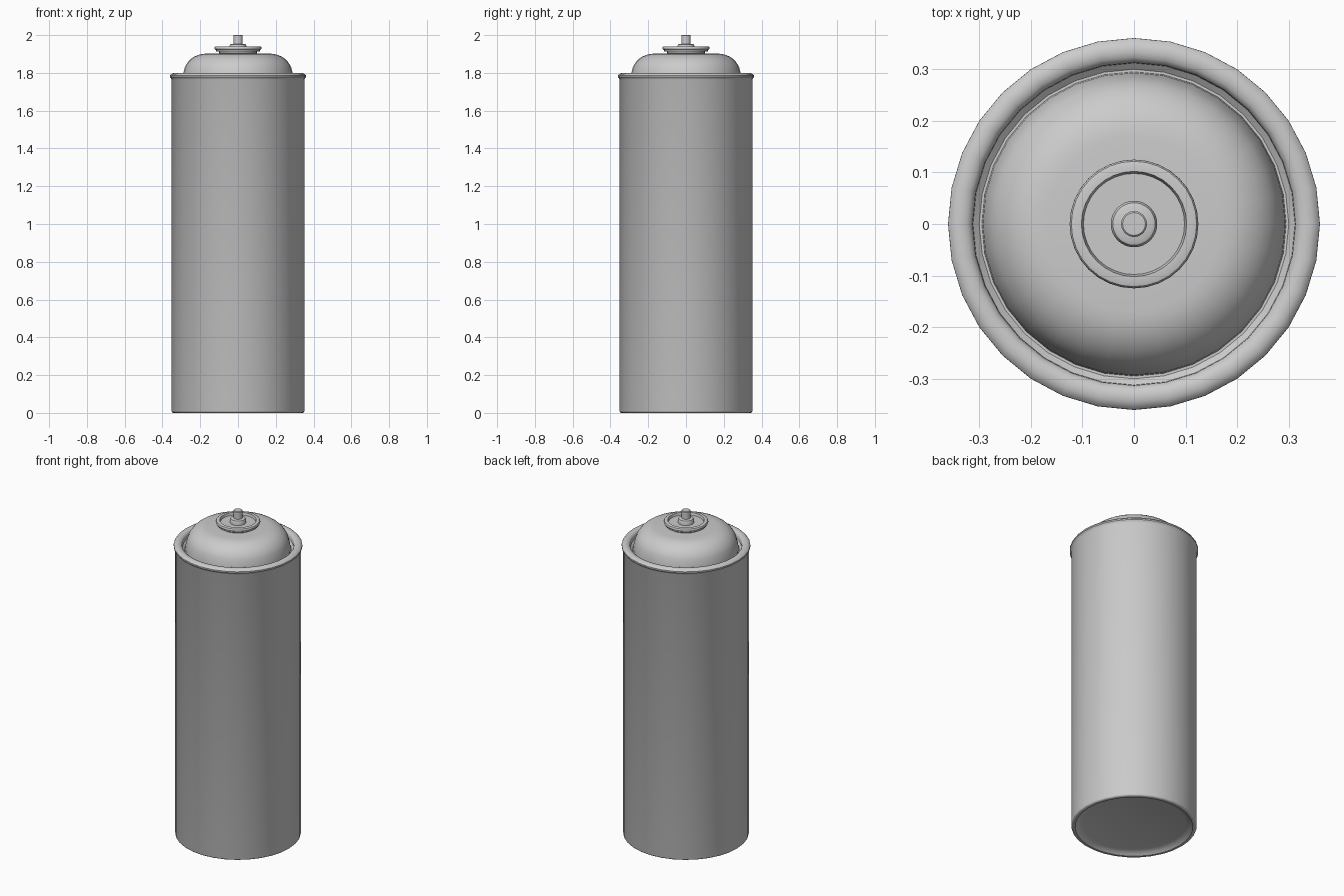
import bpy, bmesh, math

if "Cube" in bpy.data.objects:
    bpy.data.objects.remove(bpy.data.objects["Cube"])

SIDES = 32


def lathe(name, profile, angle=35):
    """Revolve an (r, z) profile about z; r = 0 collapses to a pole."""
    bm = bmesh.new()
    rings = []
    for r, z in profile:
        if r == 0:
            rings.append([bm.verts.new((0, 0, z))] * SIDES)
        else:
            rings.append([bm.verts.new((r * math.cos(2 * math.pi * i / SIDES),
                                        r * math.sin(2 * math.pi * i / SIDES), z))
                          for i in range(SIDES)])
    for a, b in zip(rings, rings[1:]):
        for i in range(SIDES):
            j = (i + 1) % SIDES
            bm.faces.new(list(dict.fromkeys((a[i], a[j], b[j], b[i]))))
    bmesh.ops.recalc_face_normals(bm, faces=bm.faces)
    mesh = bpy.data.meshes.new(name)
    bm.to_mesh(mesh)
    bm.free()
    ob = bpy.data.objects.new(name, mesh)
    bpy.context.collection.objects.link(ob)
    bpy.ops.object.select_all(action='DESELECT')
    ob.select_set(True)
    bpy.context.view_layer.objects.active = ob
    bpy.ops.object.shade_smooth_by_angle(angle=math.radians(angle))
    return ob


def arc(cr, cz, rr, rz, start, end, steps):
    """Elliptical arc of (r, z) points, angles in degrees."""
    out = []
    for k in range(steps + 1):
        t = math.radians(start + (end - start) * k / steps)
        out.append((cr + rr * math.cos(t), cz + rz * math.sin(t)))
    return out


# Can body: shallow recessed base, straight wall, rolled rim, groove floor
body = [(0, 0.02), (0.29, 0.02), (0.315, 0.012), (0.33, 0.0)]
body += arc(0.34, 0.01, 0.012, 0.01, -90, 0, 3)
body += [(0.352, 1.765)]
body += arc(0.337, 1.782, 0.024, 0.017, -40, 180, 8)
body += [(0.312, 1.765), (0.30, 1.755), (0, 1.755)]
lathe("can_body", body)

# Domed shoulder rising out of the groove
dome = [(0.295, 1.756), (0.293, 1.785)]
dome += arc(0.17, 1.79, 0.119, 0.112, 8, 90, 8)
dome += [(0.10, 1.904), (0, 1.904)]
lathe("dome", dome)

# Valve cup: neck, crimped flange and shallow dished centre
cup = [(0.10, 1.90), (0.10, 1.912), (0.116, 1.914), (0.116, 1.922)]
cup += arc(0.117, 1.931, 0.008, 0.009, -80, 90, 5)
cup += [(0.102, 1.94), (0.098, 1.925), (0, 1.925)]
lathe("valve_cup", cup)

# Raised boss around the stem
lathe("valve_boss", [(0.045, 1.92), (0.045, 1.943), (0.041, 1.951),
                     (0.034, 1.954), (0, 1.954)])

# Valve stem
lathe("valve_stem", [(0.025, 1.95), (0.025, 1.997), (0.022, 2.0), (0, 2.0)])
